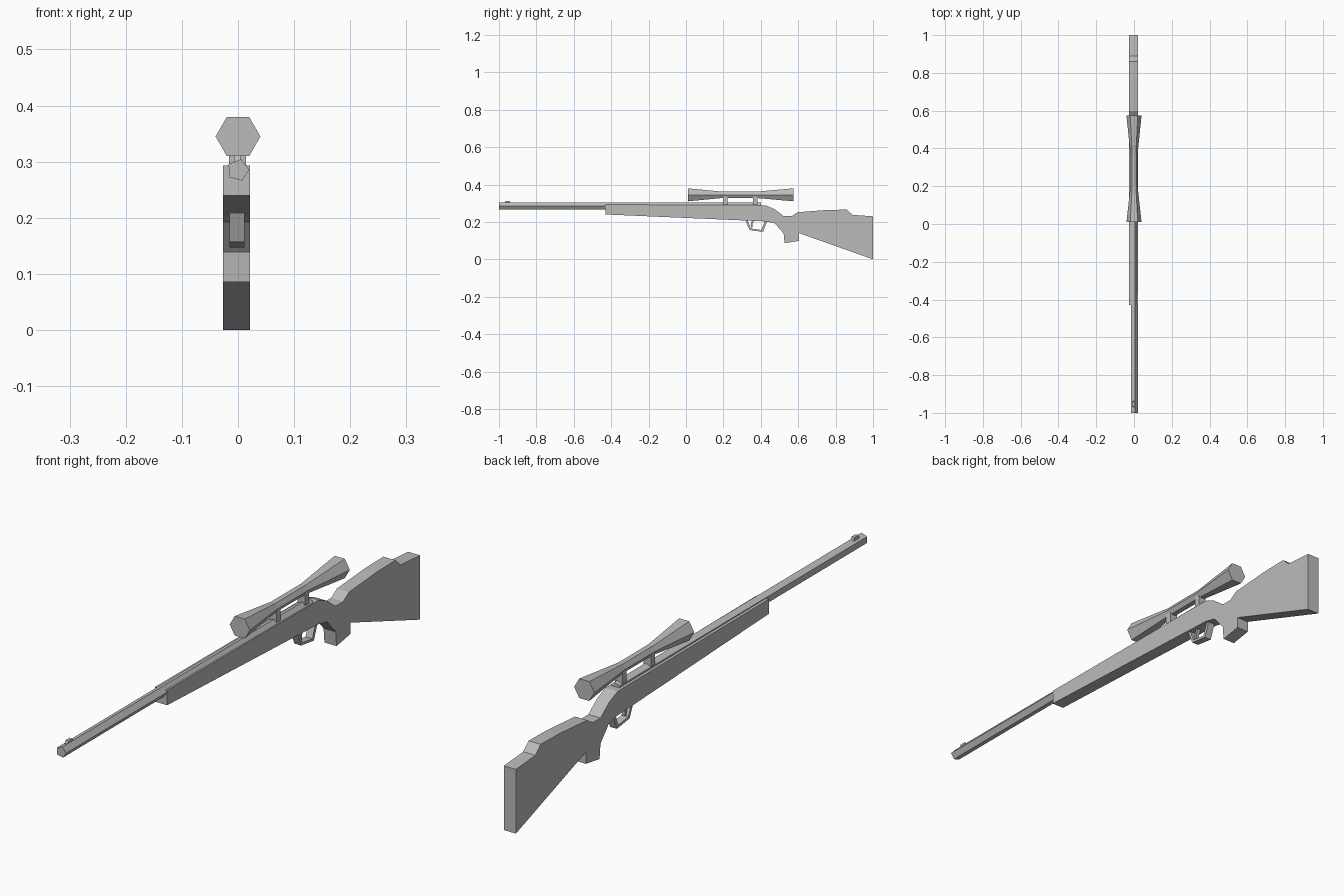
import bpy, bmesh, math

old = bpy.data.objects.get("Cube")
if old:
    bpy.data.objects.remove(old)

grey = bpy.data.materials.new("plain grey")
grey.use_nodes = True
grey.diffuse_color = (0.5, 0.5, 0.5, 1)
grey.node_tree.nodes["Principled BSDF"].inputs["Base Color"].default_value = (0.5, 0.5, 0.5, 1)


def finish(bm, name):
    bmesh.ops.recalc_face_normals(bm, faces=bm.faces)
    mesh = bpy.data.meshes.new(name)
    bm.to_mesh(mesh)
    bm.free()
    mesh.materials.append(grey)
    obj = bpy.data.objects.new(name, mesh)
    bpy.context.collection.objects.link(obj)
    return obj


def plate(name, profile, x0, x1):
    """Side outline in (y, z), extruded from x0 to x1."""
    bm = bmesh.new()
    face = bm.faces.new([bm.verts.new((x0, y, z)) for y, z in profile])
    side = bmesh.ops.extrude_face_region(bm, geom=[face])["geom"]
    verts = [g for g in side if isinstance(g, bmesh.types.BMVert)]
    bmesh.ops.translate(bm, verts=verts, vec=(x1 - x0, 0, 0))
    return finish(bm, name)


def tube(name, sides, stations, z, turn=0):
    """Faceted solid along y through (y, radius) stations."""
    bm = bmesh.new()
    rings = []
    for y, r in stations:
        angles = [turn + math.tau * i / sides for i in range(sides)]
        rings.append([bm.verts.new((r * math.cos(a), y, z + r * math.sin(a))) for a in angles])
    for a, b in zip(rings, rings[1:]):
        for i in range(sides):
            j = (i + 1) % sides
            bm.faces.new((a[i], a[j], b[j], b[i]))
    bm.faces.new(rings[0])
    bm.faces.new(rings[-1])
    return finish(bm, name)


# One-piece stock with grip and cheek rest
plate("stock", [
    (-0.43, 0.293), (0.426, 0.289), (0.474, 0.268), (0.522, 0.231),
    (0.565, 0.231), (0.597, 0.252), (0.755, 0.264), (0.86, 0.266),
    (0.89, 0.238), (1, 0.23), (1, 0), (0.605, 0.14), (0.605, 0.099),
    (0.527, 0.086), (0.522, 0.139), (0.474, 0.193), (0.426, 0.203),
    (-0.43, 0.24)], -0.027, 0.021)

# Barrel and front sight
tube("barrel", 5, [(-1, 0.02), (0.4, 0.02)], 0.285, math.radians(3))
plate("front_sight", [(-0.97, 0.299), (-0.965, 0.312), (-0.942, 0.312), (-0.937, 0.299)],
      -0.007, 0.005)

# Flared scope on two mounts
tube("scope", 6, [(0.01, 0.04), (0.2, 0.019), (0.37, 0.019), (0.575, 0.04)], 0.345)
for name, y in (("front_mount", 0.197), ("rear_mount", 0.358)):
    plate(name, [(y, 0.285), (y + 0.024, 0.285), (y + 0.024, 0.34), (y, 0.34)], -0.016, 0.014)

# Trigger guard as an open strap, and the trigger inside it
plate("trigger_guard", [
    (0.316, 0.212), (0.34, 0.157), (0.412, 0.147), (0.434, 0.206),
    (0.422, 0.206), (0.403, 0.157), (0.347, 0.165), (0.328, 0.212)], -0.015, 0.012)
plate("trigger", [(0.355, 0.212), (0.346, 0.188), (0.35, 0.168), (0.356, 0.17),
                  (0.355, 0.188), (0.368, 0.212)], -0.008, 0.005)
